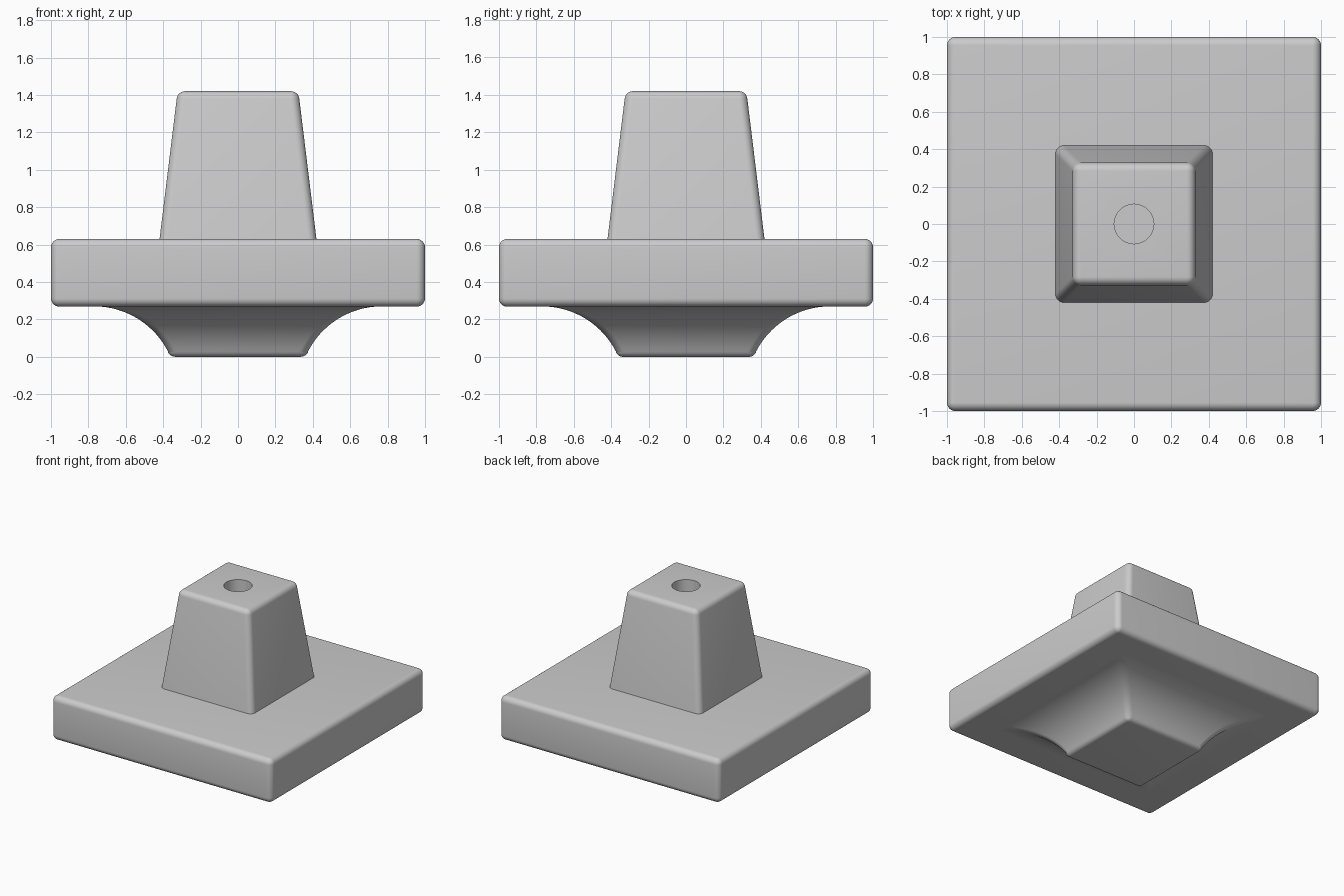
import bpy, bmesh, math

if "Cube" in bpy.data.objects:
    bpy.data.objects.remove(bpy.data.objects["Cube"])

R = 0.045   # rounding radius of all edges
SEG = 8     # segments per corner


def ring(core, r, z):
    """Rounded square: half width = core + r, corner radius r (core 0 gives a circle)."""
    pts = []
    for q in range(4):
        mid = math.radians(45 + 90 * q)
        cx = math.copysign(core, math.cos(mid))
        cy = math.copysign(core, math.sin(mid))
        for i in range(SEG + 1):
            a = math.pi / 2 * (q + i / SEG)
            pts.append((cx + r * math.cos(a), cy + r * math.sin(a), z))
    return pts


def rounded_edge(core, z, start, end):
    """Rings sweeping a quarter-round edge between two angles in degrees."""
    angles = [math.radians(start + (end - start) * i / 6) for i in range(7)]
    return [ring(core, max(R * math.cos(a), 1e-6), z + R * math.sin(a)) for a in angles]


def loft(name, rings):
    bm = bmesh.new()
    loops = [[bm.verts.new(p) for p in r] for r in rings]
    for a, b in zip(loops, loops[1:]):
        for i in range(len(a)):
            j = (i + 1) % len(a)
            bm.faces.new((a[i], a[j], b[j], b[i]))
    bm.faces.new(loops[0][::-1])
    bm.faces.new(loops[-1])
    bmesh.ops.remove_doubles(bm, verts=bm.verts, dist=1e-4)
    bmesh.ops.recalc_face_normals(bm, faces=bm.faces)
    mesh = bpy.data.meshes.new(name)
    bm.to_mesh(mesh)
    bm.free()
    obj = bpy.data.objects.new(name, mesh)
    bpy.context.collection.objects.link(obj)
    bpy.context.view_layer.objects.active = obj
    obj.select_set(True)
    bpy.ops.object.shade_smooth_by_angle(angle=math.radians(35))
    obj.select_set(False)


# Square plate with rounded edges
loft("plate", rounded_edge(1 - R, 0.268 + R, -90, 0) + rounded_edge(1 - R, 0.63 - R, 0, 90))

# Tapered post with a round hole sunk into its top
post = [ring(0.42 - R, R, 0.625)] + rounded_edge(0.283, 1.42 - R, 7, 90)
post += [ring(0, 0.106, 1.42), ring(0, 0.106, 0.92)]
loft("post", post)

# Foot flaring out in a concave arc to meet the plate
foot = rounded_edge(0.335, R, -90, -26)
arc_r, arc_x = 0.445, 0.77
for i in range(17):
    a = math.radians(154 - 64 * i / 16)
    half = arc_x + arc_r * math.cos(a)
    foot.append(ring(half - R, R, 0.27 - arc_r + arc_r * math.sin(a)))
loft("foot", foot)
